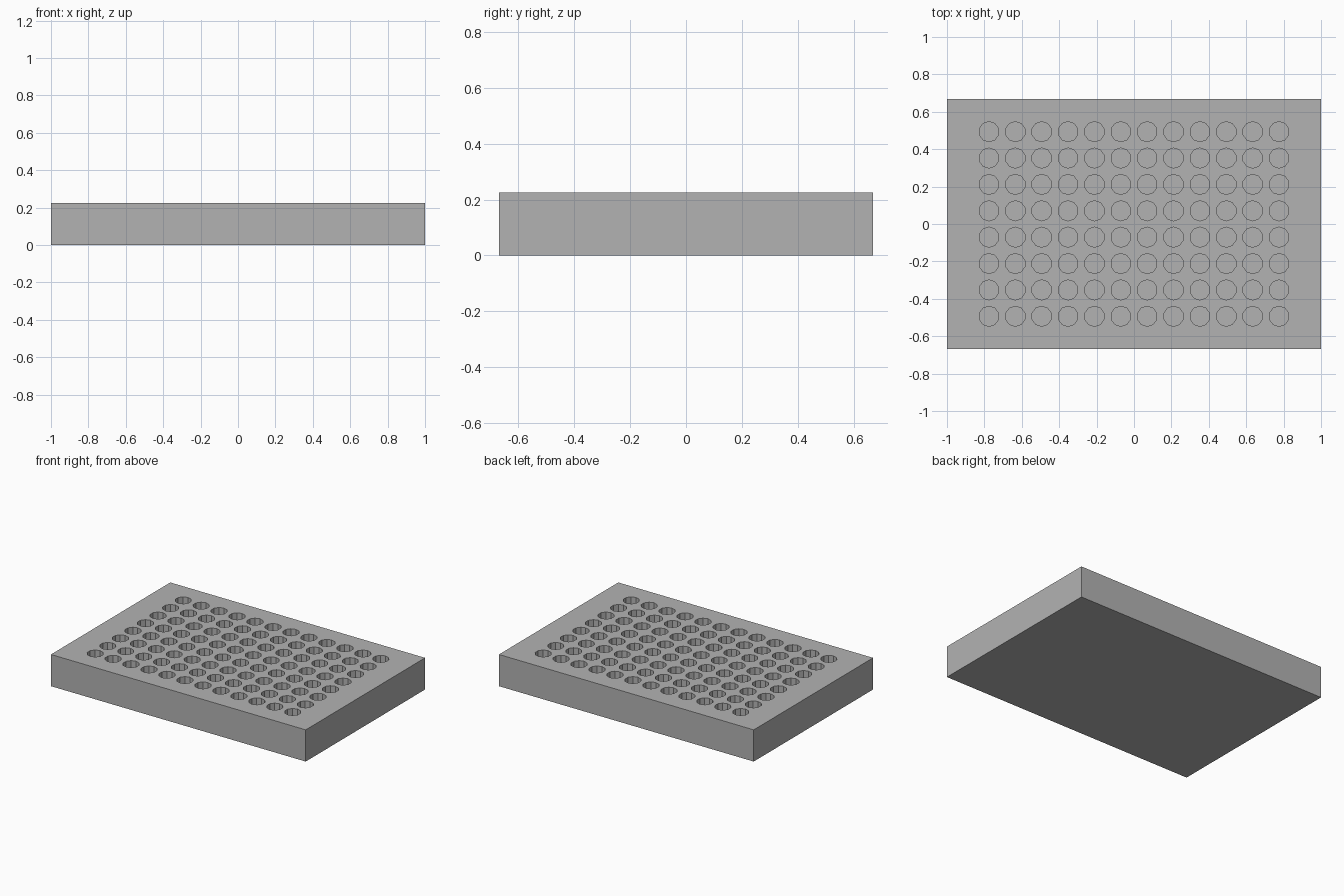
import bpy
import bmesh
from mathutils import Matrix

LENGTH, WIDTH, HEIGHT = 2.0, 1.338, 0.225
COLUMNS, ROWS, PITCH = 12, 8, 0.141
WELL_RADIUS, WELL_DEPTH, WELL_SIDES = 0.0537, 0.167, 10
MARGIN = 0.05  # how far the cutters rise above the plate

cube = bpy.data.objects.get("Cube")
if cube:
    bpy.data.objects.remove(cube, do_unlink=True)

# Plain grey plastic
grey = bpy.data.materials.new("grey plastic")
grey.use_nodes = True
colour = (0.45, 0.45, 0.45, 1.0)
grey.diffuse_color = colour
grey.node_tree.nodes["Principled BSDF"].inputs["Base Color"].default_value = colour


def mesh_object(name, bm):
    mesh = bpy.data.meshes.new(name)
    bm.to_mesh(mesh)
    bm.free()
    mesh.materials.append(grey)
    obj = bpy.data.objects.new(name, mesh)
    bpy.context.collection.objects.link(obj)
    return obj


# Solid plate block
bm = bmesh.new()
bmesh.ops.create_cube(bm, size=1, matrix=Matrix.Translation((0, 0, HEIGHT / 2))
                      @ Matrix.Diagonal((LENGTH, WIDTH, HEIGHT, 1)))
plate = mesh_object("well_plate", bm)

# Grid of flat-bottomed well cutters
bm = bmesh.new()
cutter_height = WELL_DEPTH + MARGIN
cutter_z = HEIGHT - WELL_DEPTH + cutter_height / 2
for column in range(COLUMNS):
    for row in range(ROWS):
        x = (column - (COLUMNS - 1) / 2) * PITCH
        y = (row - (ROWS - 1) / 2) * PITCH
        bmesh.ops.create_cone(bm, cap_ends=True, segments=WELL_SIDES,
                              radius1=WELL_RADIUS, radius2=WELL_RADIUS,
                              depth=cutter_height,
                              matrix=Matrix.Translation((x, y, cutter_z)))
cutter = mesh_object("well_cutters", bm)
cutter.hide_render = True

# Sink the wells into the plate
cut = plate.modifiers.new("wells", "BOOLEAN")
cut.operation = "DIFFERENCE"
cut.solver = "EXACT"
cut.object = cutter
bpy.context.view_layer.objects.active = plate
bpy.ops.object.modifier_apply(modifier=cut.name)
bpy.data.objects.remove(cutter, do_unlink=True)
